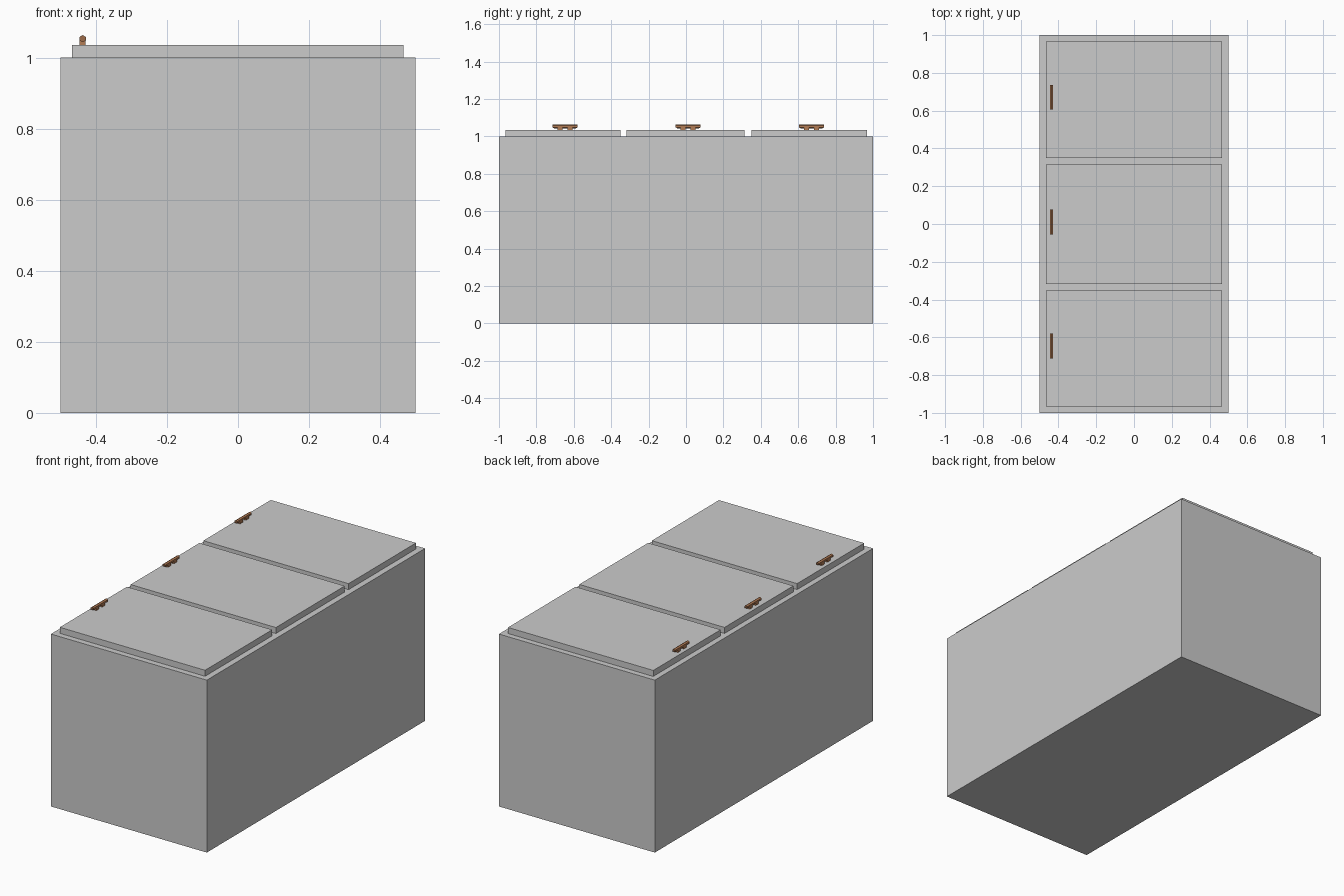
import bpy
import bmesh
import math
from mathutils import Matrix

if "Cube" in bpy.data.objects:
    bpy.data.objects.remove(bpy.data.objects["Cube"])

copper = bpy.data.materials.new("copper")
copper.diffuse_color = (0.45, 0.2, 0.09, 1)
copper.use_nodes = True
copper.node_tree.nodes["Principled BSDF"].inputs["Base Color"].default_value = copper.diffuse_color


def finish(name, bm, mat=None):
    mesh = bpy.data.meshes.new(name)
    bm.to_mesh(mesh)
    bm.free()
    obj = bpy.data.objects.new(name, mesh)
    if mat:
        mesh.materials.append(mat)
    bpy.context.collection.objects.link(obj)
    return obj


def add_box(bm, lo, hi):
    size = [h - l for l, h in zip(lo, hi)]
    mid = [(h + l) / 2 for l, h in zip(lo, hi)]
    bmesh.ops.create_cube(bm, size=1, matrix=Matrix.Translation(mid) @ Matrix.Diagonal((*size, 1)))


def box(name, lo, hi, mat=None):
    bm = bmesh.new()
    add_box(bm, lo, hi)
    return finish(name, bm, mat)


def handle(name, x, y):
    bm = bmesh.new()
    # hexagonal grip, one point up, with tapered lower ends
    rings = []
    for side in (-1, 1):
        ring = []
        for i in range(6):
            a = math.radians(90 + 60 * i)
            dz = 0.010 * math.sin(a)
            end = 0.066 if dz > -0.008 else 0.058
            ring.append(bm.verts.new((x + 0.010 * math.cos(a), y + side * end, 1.053 + dz)))
        rings.append(ring)
    a, b = rings
    for i in range(6):
        j = (i + 1) % 6
        bm.faces.new((a[i], a[j], b[j], b[i]))
    bm.faces.new(a)
    bm.faces.new(b)
    # two mounting posts
    for dy in (-0.027, 0.027):
        add_box(bm, (x - 0.0085, y + dy - 0.013, 1.03), (x + 0.0085, y + dy + 0.013, 1.048))
    bmesh.ops.recalc_face_normals(bm, faces=bm.faces)
    return finish(name, bm, copper)


# cabinet body
box("cabinet_body", (-0.5, -1, 0), (0.5, 1, 1))

# door panels with their handles
doors = [(-0.966, -0.351, -0.647), (-0.317, 0.314, 0.011), (0.349, 0.967, 0.671)]
for i, (y0, y1, hy) in enumerate(doors, 1):
    box(f"door_panel_{i}", (-0.467, y0, 1.0), (0.465, y1, 1.035))
    handle(f"door_handle_{i}", -0.437, hy)
